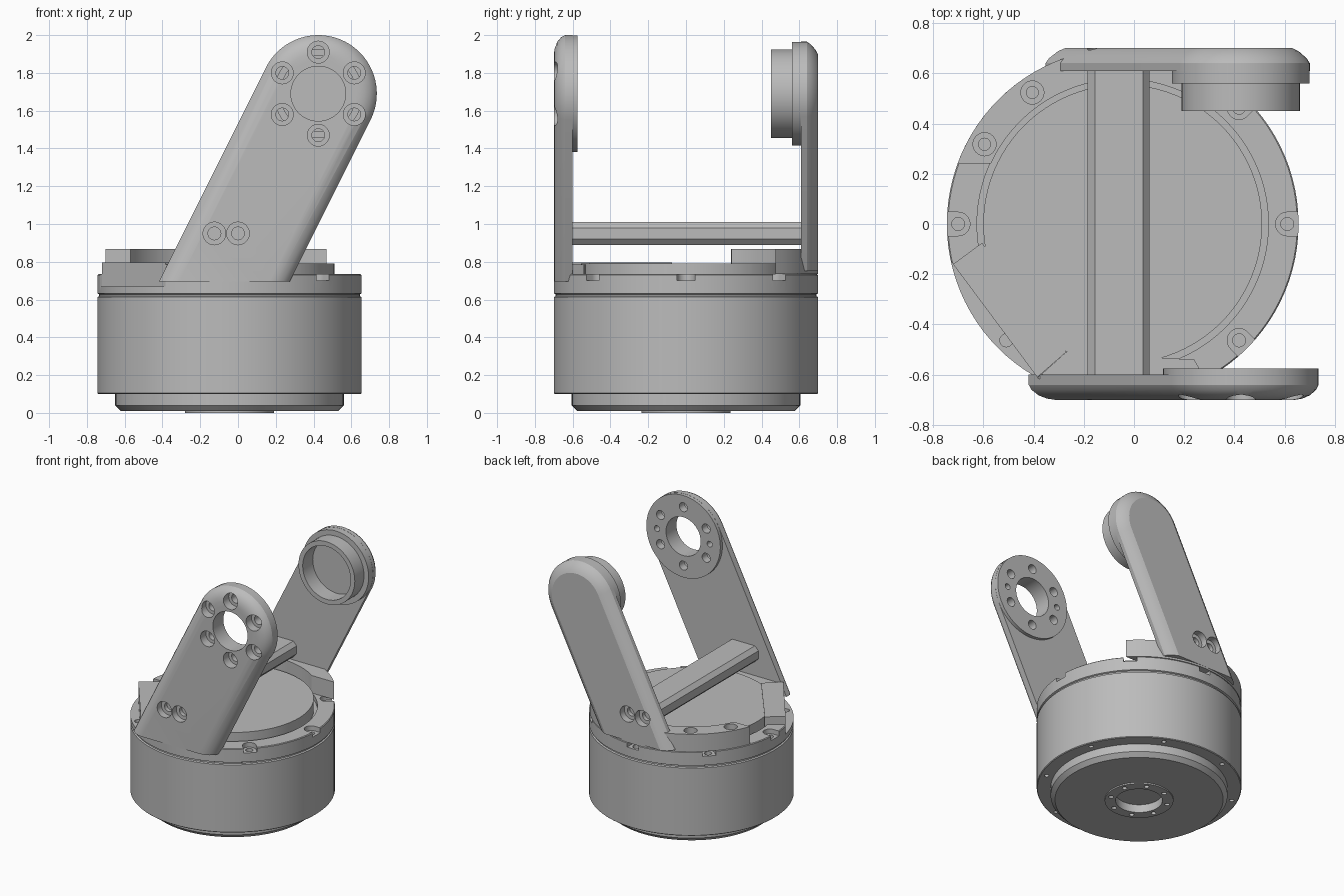
import bpy, bmesh
from math import sin, cos, pi, radians, atan2
from mathutils import Vector, Matrix

if "Cube" in bpy.data.objects:
    bpy.data.objects.remove(bpy.data.objects["Cube"])

metal = bpy.data.materials.new("grey metal")
metal.use_nodes = True
GREY = (0.5, 0.5, 0.5, 1)
metal.diffuse_color = GREY
metal.node_tree.nodes["Principled BSDF"].inputs["Base Color"].default_value = GREY

CX = -0.045                 # axis of the round base
HEAD = Vector((0.425, 1.69))  # pivot axis in x, z


def finish(name, bm):
    bmesh.ops.recalc_face_normals(bm, faces=bm.faces)
    mesh = bpy.data.meshes.new(name)
    bm.to_mesh(mesh)
    bm.free()
    mesh.materials.append(metal)
    obj = bpy.data.objects.new(name, mesh)
    bpy.context.collection.objects.link(obj)
    return obj


def loft(name, rings):
    """Skin a list of matching closed outlines and cap both ends."""
    bm = bmesh.new()
    loops = [[bm.verts.new(p) for p in ring] for ring in rings]
    for a, b in zip(loops, loops[1:]):
        for i in range(len(a)):
            j = (i + 1) % len(a)
            bm.faces.new((a[i], a[j], b[j], b[i]))
    bm.faces.new(loops[0])
    bm.faces.new(loops[-1])
    return finish(name, bm)


def prism(name, pts, z0, z1):
    return loft(name, [[(x, y, z) for x, y in pts] for z in (z0, z1)])


def lathe(name, profile, steps=96):
    bm = bmesh.new()
    verts = [bm.verts.new((CX + r, 0, z)) for r, z in profile]
    edges = [bm.edges.new(pair) for pair in zip(verts, verts[1:])]
    bmesh.ops.spin(bm, geom=verts + edges, cent=(CX, 0, 0), axis=(0, 0, 1),
                   angle=2 * pi, steps=steps)
    bmesh.ops.remove_doubles(bm, verts=bm.verts, dist=1e-4)
    return finish(name, bm)


def rod_z(name, x, y, r, z0, z1, n=32):
    return prism(name, [(x + r * cos(2 * pi * i / n), y + r * sin(2 * pi * i / n))
                        for i in range(n)], z0, z1)


def rod_y(name, x, z, r, y0, y1, n=32):
    return loft(name, [[(x + r * cos(2 * pi * i / n), y, z + r * sin(2 * pi * i / n))
                        for i in range(n)] for y in (y0, y1)])


def boolean(obj, other, operation="DIFFERENCE"):
    mod = obj.modifiers.new("boolean", "BOOLEAN")
    mod.operation, mod.solver, mod.object = operation, "EXACT", other
    bpy.context.view_layer.objects.active = obj
    bpy.ops.object.modifier_apply(modifier=mod.name)
    bpy.data.objects.remove(other)


def polar(r, deg):
    return CX + r * cos(radians(deg)), r * sin(radians(deg))


def arc(r, start, end, n=32):
    return [polar(r, start + (end - start) * i / n) for i in range(n + 1)]


def arm_outline(r, y, bottom, n=32):
    """Leaning strap with a round head; legs run parallel to (1, 2)."""
    lean = atan2(2, 1)
    pts = [(HEAD.x + r * cos(a), HEAD.y + r * sin(a))
           for a in (lean - pi / 2 + pi * i / n for i in range(n + 1))]
    (rx, rz), (lx, lz) = pts[0], pts[-1]
    pts.append((lx - (lz - bottom) / 2, bottom))
    pts.append((rx - (rz - bottom) / 2, bottom))
    return [(x, y, z) for x, z in pts]


# Round housing with stepped foot, rim groove and raised turntable
base = lathe("base_housing", [
    (0, 0.06), (0.16, 0.06), (0.16, 0), (0.235, 0), (0.235, 0.01), (0.575, 0.01),
    (0.605, 0.04), (0.605, 0.1), (0.695, 0.1), (0.7, 0.105), (0.7, 0.613),
    (0.69, 0.618), (0.69, 0.627), (0.7, 0.632), (0.7, 0.73), (0.695, 0.735),
    (0.58, 0.735), (0.58, 0.7), (0.555, 0.7), (0.555, 0.79), (0, 0.79)])

# Flat cut in the rim where the front bracket sits
A, B = Vector((-0.72, -0.16)), Vector((-0.385, -0.61))
along = (B - A).normalized()
out = Vector((along.y, -along.x))
if out.x > 0:
    out = -out
boolean(base, prism("rim_cutter", [A - along * 0.03, B + along * 0.2,
                                   B + along * 0.2 + out * 0.4,
                                   A - along * 0.03 + out * 0.4], 0.67, 1))

# Bolt notches round the rim, with screw holes
for deg in range(0, 360, 45):
    x, y = polar(0.655, deg)
    if deg not in (225, 270):
        boolean(base, rod_z("notch_cutter", x, y, 0.047, 0.7, 0.76))
        radial = Vector((cos(radians(deg)), sin(radians(deg))))
        side = Vector((-radial.y, radial.x)) * 0.047
        p = Vector((x, y))
        boolean(base, prism("slot_cutter", [p - side, p + radial * 0.1 - side,
                                            p + radial * 0.1 + side, p + side], 0.7, 0.77))
    boolean(base, rod_z("hole_cutter", x, y, 0.026, 0.64, 0.78, 20))
    # Small holes under the housing and in the hub
    x, y = polar(0.655, deg + 20)
    boolean(base, rod_z("under_cutter", x, y, 0.016, 0.05, 0.15, 12))
    x, y = polar(0.198, deg + 20)
    boolean(base, rod_z("hub_cutter", x, y, 0.017, -0.05, 0.06, 12))

# Front bracket: flat-sided plate beside the arm
front_bracket = prism("front_bracket", [A, (-0.605, -0.075), (-0.27, -0.51), B], 0.67, 0.795)

# Front foot under the front arm
front_foot = prism("front_foot", arc(0.7, 241, 298) + [(0.24, -0.54), (-0.27, -0.51)], 0.69, 0.785)

# Back bracket: ring segment carrying the back arm
back_bracket = prism("back_bracket", arc(0.7, 42.7, 160) + arc(0.577, 155.4, 55.4), 0.736, 0.868)
for deg in (124.5, 150):
    x, y = polar(0.635, deg)
    boolean(back_bracket, rod_z("bore_cutter", x, y, 0.046, 0.82, 0.9))
    boolean(back_bracket, rod_z("hole_cutter", x, y, 0.024, 0.75, 0.9, 20))

# Front arm with rounded outer edge and pivot pad
front_arm = loft("front_arm", [arm_outline(r, y, 0.695) for r, y in (
    (0.31, -0.6), (0.31, -0.64), (0.3, -0.66), (0.275, -0.682), (0.245, -0.695), (0.215, -0.7))])
boolean(front_arm, rod_y("pad", HEAD.x, HEAD.y, 0.309, -0.575, -0.63, 64), "UNION")
boolean(front_arm, rod_y("bore", HEAD.x, HEAD.y, 0.145, -0.8, -0.5, 48))
for k in range(6):
    a = radians(30 + 60 * k)
    x, z = HEAD.x + 0.22 * cos(a), HEAD.y + 0.22 * sin(a)
    boolean(front_arm, rod_y("bore", x, z, 0.058, -0.8, -0.635))
    boolean(front_arm, rod_y("hole", x, z, 0.034, -0.8, -0.5, 20))
for s in (-1, 1):
    boolean(front_arm, rod_y("pin_hole", HEAD.x + s * 0.22, HEAD.y, 0.022, -0.63, -0.5, 16))

# Back arm with chamfered outer edge, pivot pad and bearing cup
back_arm = loft("back_arm", [arm_outline(r, y, 0.75) for r, y in (
    (0.275, 0.61), (0.275, 0.64), (0.262, 0.66), (0.23, 0.688), (0.205, 0.7))])
boolean(back_arm, rod_y("pad", HEAD.x, HEAD.y, 0.274, 0.56, 0.63, 64), "UNION")
boolean(back_arm, rod_y("cup", HEAD.x, HEAD.y, 0.235, 0.45, 0.6, 64), "UNION")
boolean(back_arm, rod_y("recess", HEAD.x, HEAD.y, 0.2, 0.4, 0.57, 64))

# Crossbar bolts through both arms
for x in (-0.125, 0):
    for arm, s in ((front_arm, -1), (back_arm, 1)):
        boolean(arm, rod_y("bore", x, 0.95, 0.06, s * 0.65, s * 0.8))
        boolean(arm, rod_y("hole", x, 0.95, 0.034, s * 0.62, s * 0.8, 20))

# Chamfered crossbar between the arms
bar = [(-0.185, 0.92), (-0.155, 0.89), (0.035, 0.89), (0.062, 0.92),
       (0.062, 0.98), (0.035, 1.01), (-0.155, 1.01), (-0.185, 0.98)]
crossbar = loft("crossbar", [[(x, y, z) for x, z in bar] for y in (-0.605, 0.615)])

# Smooth curved faces, keep machined edges crisp
bpy.ops.object.select_all(action="DESELECT")
for obj in (base, front_bracket, front_foot, back_bracket, front_arm, back_arm, crossbar):
    obj.select_set(True)
bpy.context.view_layer.objects.active = base
bpy.ops.object.shade_smooth_by_angle(angle=radians(25))
